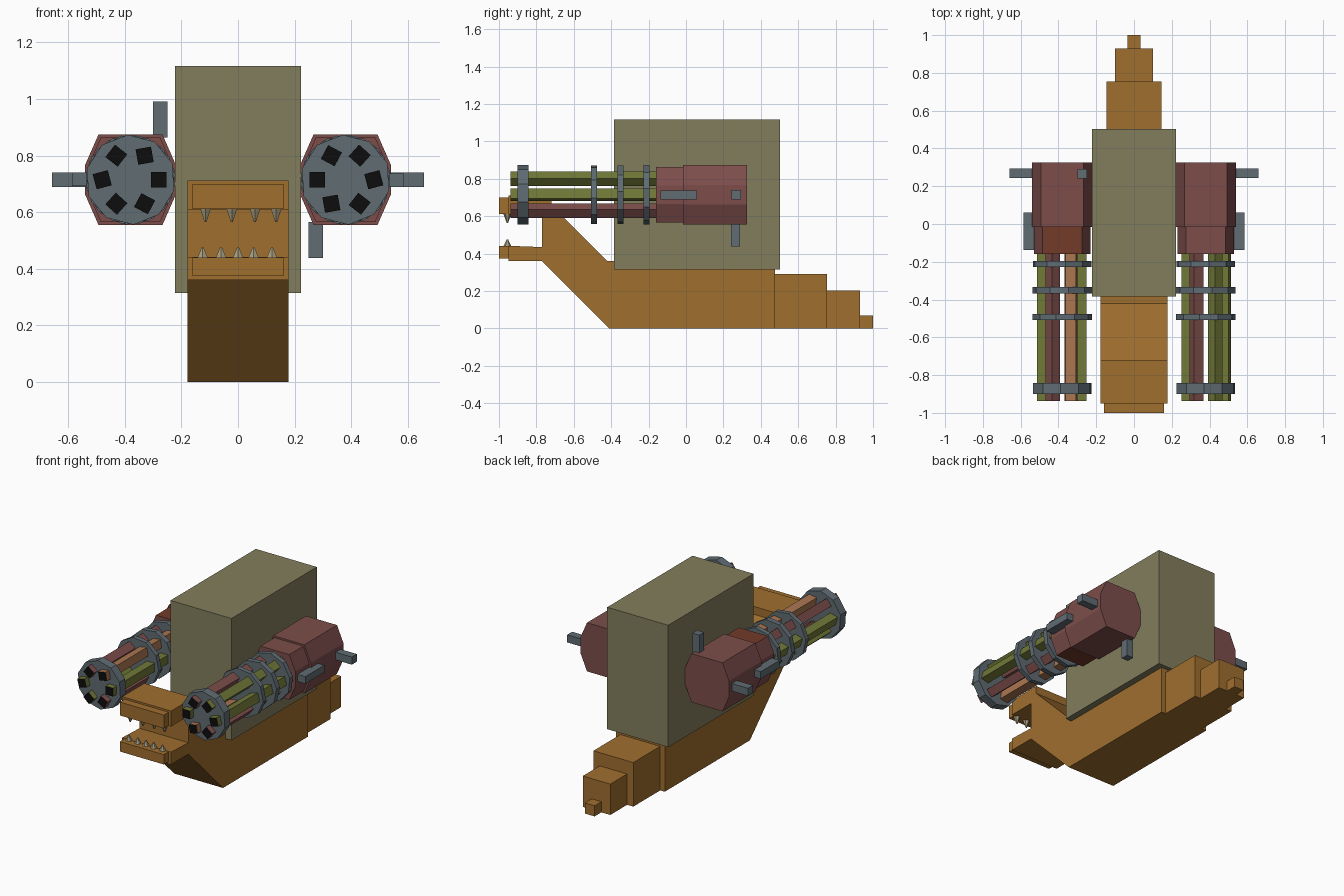
import bpy, bmesh, math
from mathutils import Vector

if "Cube" in bpy.data.objects:
    bpy.data.objects.remove(bpy.data.objects["Cube"])


def material(name, rgb):
    m = bpy.data.materials.new(name)
    m.diffuse_color = (*rgb, 1)
    m.use_nodes = True
    m.node_tree.nodes["Principled BSDF"].inputs["Base Color"].default_value = m.diffuse_color
    return m


ORANGE = material("orange_brown", (.35, .156, .028))
KHAKI = material("khaki", (.225, .207, .108))
MAUVE = material("mauve", (.205, .076, .07))
SLATE = material("slate", (.115, .15, .171))
OLIVE = material("olive", (.162, .188, .038))
COPPER = material("copper", (.40, .18, .08))
RUST = material("rust", (.17, .043, .022))
BONE = material("bone", (.38, .33, .21))
BLACK = material("black", (.004, .004, .004))


def finish(bm, name, mats):
    bmesh.ops.recalc_face_normals(bm, faces=bm.faces)
    me = bpy.data.meshes.new(name)
    bm.to_mesh(me)
    bm.free()
    for m in mats:
        me.materials.append(m)
    ob = bpy.data.objects.new(name, me)
    bpy.context.collection.objects.link(ob)
    return ob


def extrude(name, points, axis, a, b, mats, rule=None):
    """Extrude a closed 2D outline from a to b along x (outline y,z) or y (outline x,z)."""
    bm = bmesh.new()
    if axis == 'x':
        verts = [bm.verts.new((a, p, q)) for p, q in points]
        step = Vector((b - a, 0, 0))
    else:
        verts = [bm.verts.new((p, a, q)) for p, q in points]
        step = Vector((0, b - a, 0))
    face = bm.faces.new(verts)
    ext = bmesh.ops.extrude_face_region(bm, geom=[face], use_keep_orig=True)
    bmesh.ops.translate(bm, vec=step, verts=[v for v in ext['geom'] if isinstance(v, bmesh.types.BMVert)])
    bmesh.ops.recalc_face_normals(bm, faces=bm.faces)
    if rule:
        for f in bm.faces:
            f.material_index = rule(f.normal)
    return finish(bm, name, mats)


def box(name, x0, x1, y0, y1, z0, z1, mat):
    return extrude(name, [(x0, z0), (x1, z0), (x1, z1), (x0, z1)], 'y', y0, y1, [mat])


# Body with the raised neck
extrude("body", [(-.41, 0), (.475, 0), (.475, .33), (-.38, .36), (-.42, .36),
                 (-.72, .66), (-.72, .71), (-.77, .71), (-.77, .36)],
        'x', -.178, .178, [ORANGE])

# Jaws with narrower tips
extrude("upper_jaw", [(-.95, .61), (-.77, .61), (-.72, .66), (-.72, .712), (-.95, .712)],
        'x', -.178, .178, [ORANGE])
box("upper_jaw_tip", -.16, .16, -1, -.95, .612, .70, ORANGE)
extrude("lower_jaw", [(-.95, .36), (-.77, .36), (-.77, .435), (-.95, .442)],
        'x', -.178, .178, [ORANGE])
box("lower_jaw_tip", -.16, .16, -1, -.95, .375, .44, ORANGE)

# Tail steps
for i, (w, y0, y1, h) in enumerate([(.145, .475, .755, .29), (.10, .755, .93, .203), (.035, .93, 1, .07)]):
    box(f"tail_{i + 1}", -w, w, y0, y1, 0, h, ORANGE)


# Teeth
def tooth(name, x, z_base, z_tip):
    bm = bmesh.new()
    bmesh.ops.create_cone(bm, cap_ends=True, segments=6, radius1=.022, radius2=.004,
                          depth=abs(z_tip - z_base))
    for v in bm.verts:
        flip = 1 if z_tip > z_base else -1
        v.co = (v.co.x + x, v.co.y - .955, v.co.z * flip + (z_base + z_tip) / 2)
    finish(bm, name, [BONE])


for x in (-.115, -.022, .06, .135):
    tooth("upper_tooth", x, .614, .565)
for x in (-.125, -.06, .0, .055, .12):
    tooth("lower_tooth", x, .437, .476)

# Large cabin on the back
box("cabin", -.222, .222, -.385, .502, .315, 1.117, KHAKI)

# Rotary guns: the left one is the right one turned half way round the y axis
CX, CZ = .38, .715


def gun(side, s):
    def place(pts):
        return [(s * (CX + x), CZ + s * z) for x, z in pts]

    def octagon(k):
        q = [(.113, .16), (.16, .053), (.16, -.053), (.113, -.16)]
        return place([(x * k, z * k) for x, z in q + [(-x, -z) for x, z in q]])

    def rect(x0, x1, z0, z1):
        return place([(x0, z0), (x1, z0), (x1, z1), (x0, z1)])

    # Housing and its narrower collar with one rust panel
    extrude(f"{side}_housing", octagon(1), 'y', -.015, .325, [MAUVE])
    extrude(f"{side}_collar", octagon(.93), 'y', -.16, -.015, [MAUVE, RUST],
            lambda n: int(n.z * s < -.9))

    # Ten-sided clamp rings
    for i, (y0, y1, turn) in enumerate([(-.90, -.842, 3.6), (-.507, -.477, 12),
                                        (-.367, -.333, 24), (-.227, -.195, 30)]):
        ring = [(.159 * math.cos(math.radians(turn + 90 + 36 * k)),
                 .159 * math.sin(math.radians(turn + 90 + 36 * k))) for k in range(10)]
        extrude(f"{side}_ring_{i + 1}", place(ring), 'y', y0, y1, [SLATE])

    # Six square barrels with black muzzles
    barrels = [(15, OLIVE), (-42, OLIVE), (-28, MAUVE), (0, OLIVE), (10, COPPER), (-38, MAUVE)]
    for i, (turn, mat) in enumerate(barrels):
        a = math.radians(60 * i)
        bx, bz = .1 * math.cos(a), .098 * math.sin(a)
        sq = [(bx + .039 * math.cos(math.radians(turn + 45 + 90 * k)),
               bz + .039 * math.sin(math.radians(turn + 45 + 90 * k))) for k in range(4)]
        extrude(f"{side}_barrel_{i + 1}", place(sq), 'y', -.938, -.15, [mat, BLACK],
                lambda n: int(n.y < -.9))

    # Handles and side block
    extrude(f"{side}_side_handle", rect(.15, .278, -.025, .025), 'y', .243, .295, [SLATE])
    extrude(f"{side}_cross_handle", rect(-.13, -.08, -.277, -.15), 'y', .24, .29, [SLATE])
    extrude(f"{side}_side_block", rect(.13, .206, -.025, .022), 'y', -.137, .06, [SLATE])


gun("right", 1)
gun("left", -1)
